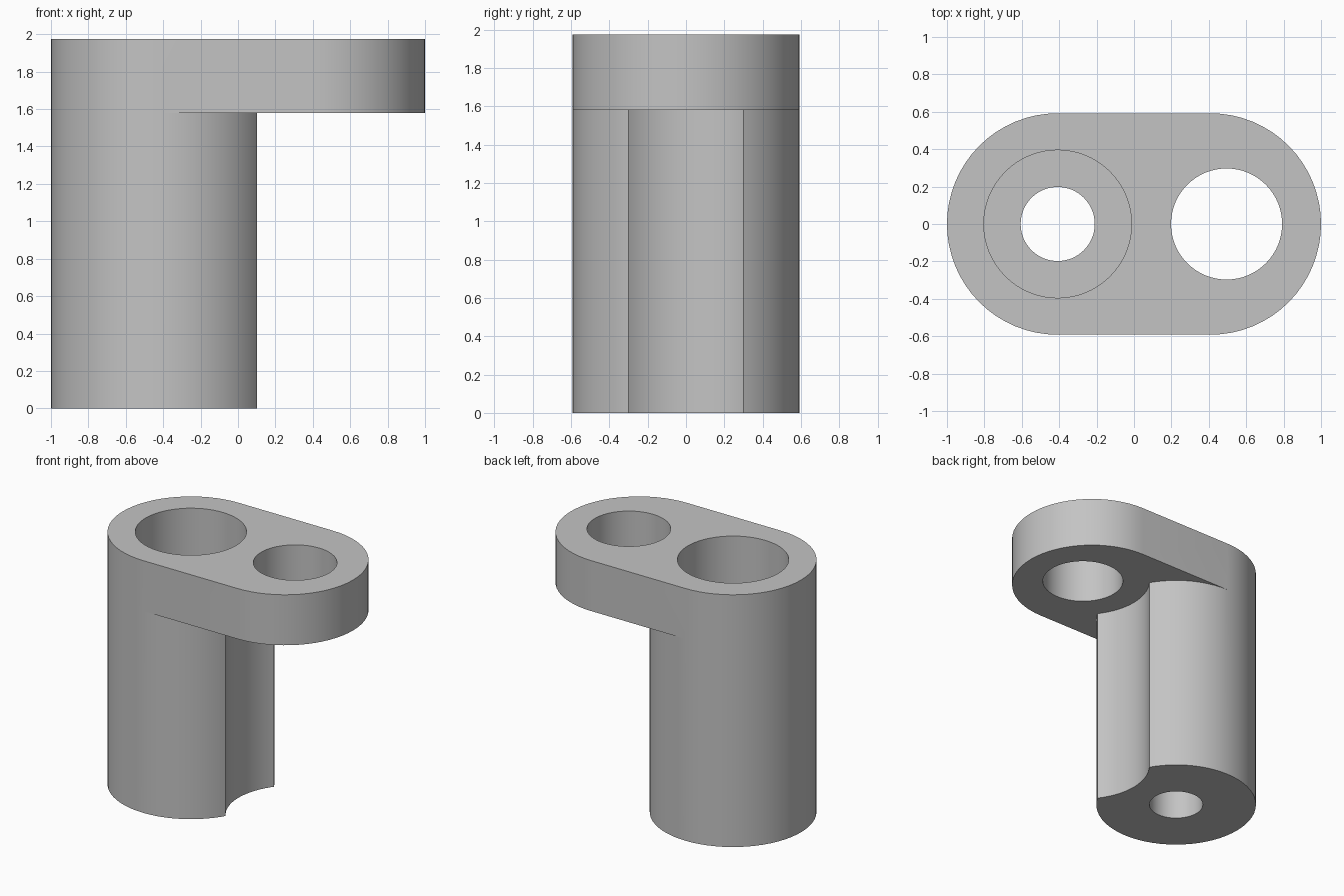
import bpy
import bmesh
import math

cube = bpy.data.objects.get("Cube")
if cube:
    bpy.data.objects.remove(cube, do_unlink=True)

SEG = 64
RADIUS = 0.592
TUBE_X, END_X, HOLE_X = -0.408, 0.408, 0.495
HEIGHT, PLATE_Z = 1.975, 1.58

grey = bpy.data.materials.new("plain grey")
grey.use_nodes = True
grey.diffuse_color = (0.55, 0.55, 0.55, 1)
grey.node_tree.nodes["Principled BSDF"].inputs["Base Color"].default_value = (0.55, 0.55, 0.55, 1)


def arc(x, r, start, end, steps):
    """Points on an arc centred on (x, 0)."""
    angles = [start + (end - start) * i / steps for i in range(steps + 1)]
    return [(x + r * math.cos(a), r * math.sin(a)) for a in angles]


def prism(name, outline, z0, z1):
    """Extrude a closed outline between two heights."""
    bm = bmesh.new()
    face = bm.faces.new([bm.verts.new((x, y, z0)) for x, y in outline])
    top = bmesh.ops.extrude_face_region(bm, geom=[face])["geom"]
    verts = [v for v in top if isinstance(v, bmesh.types.BMVert)]
    bmesh.ops.translate(bm, verts=verts, vec=(0, 0, z1 - z0))
    bmesh.ops.recalc_face_normals(bm, faces=bm.faces)
    mesh = bpy.data.meshes.new(name)
    bm.to_mesh(mesh)
    bm.free()
    mesh.materials.append(grey)
    obj = bpy.data.objects.new(name, mesh)
    bpy.context.collection.objects.link(obj)
    return obj


def rod(name, x, r, z0, z1):
    return prism(name, arc(x, r, 0, math.tau, SEG)[:-1], z0, z1)


def combine(target, tool, operation):
    """Apply a boolean and discard the tool."""
    tool.hide_render = True
    mod = target.modifiers.new(operation.lower(), "BOOLEAN")
    mod.object, mod.operation, mod.solver = tool, operation, "EXACT"
    bpy.context.view_layer.objects.active = target
    bpy.ops.object.modifier_apply(modifier=mod.name)
    bpy.data.objects.remove(tool, do_unlink=True)


# Upright tube with a concave clearance groove below the arm's hole
bracket = rod("bracket_body", TUBE_X, RADIUS, 0, PLATE_Z)
combine(bracket, rod("groove_cutter", HOLE_X, 0.494, -0.1, PLATE_Z + 0.1), "DIFFERENCE")

# Round-ended arm plate across the top
quarter = math.pi / 2
stadium = (arc(END_X, RADIUS, -quarter, quarter, SEG // 2)
           + arc(TUBE_X, RADIUS, quarter, 3 * quarter, SEG // 2))
combine(bracket, prism("arm_plate", stadium, PLATE_Z, HEIGHT), "UNION")

# Arm hole, wide bore from above, narrow bore through the floor
for name, x, r, z0 in (("arm_hole", HOLE_X, 0.297, PLATE_Z - 0.1),
                       ("wide_bore", TUBE_X, 0.395, HEIGHT - PLATE_Z),
                       ("narrow_bore", TUBE_X, 0.198, -0.1)):
    combine(bracket, rod(name, x, r, z0, HEIGHT + 0.1), "DIFFERENCE")

# Smooth curved walls, crisp rims
bpy.ops.object.select_all(action="DESELECT")
bracket.select_set(True)
bpy.context.view_layer.objects.active = bracket
bpy.ops.object.shade_smooth_by_angle(angle=math.radians(30))
